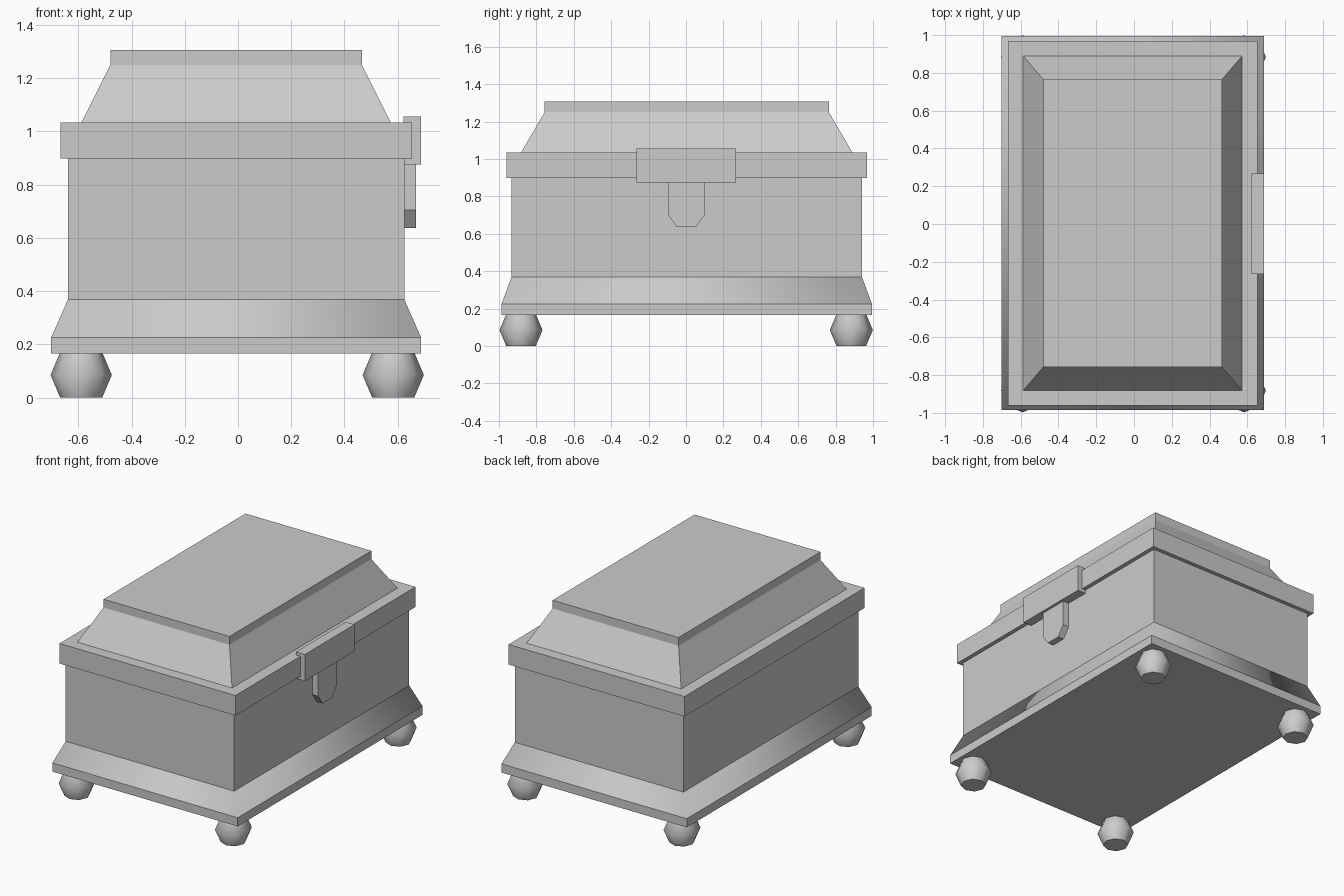
import bpy
import bmesh

cube = bpy.data.objects.get("Cube")
if cube:
    bpy.data.objects.remove(cube, do_unlink=True)

CX, CY = -0.007, 0.004  # centre of the chest body

grey = bpy.data.materials.new("plain grey")
grey.use_nodes = True
COLOUR = (0.6, 0.6, 0.6, 1)
grey.diffuse_color = COLOUR
grey.node_tree.nodes["Principled BSDF"].inputs["Base Color"].default_value = COLOUR


def finish(name, bm):
    bmesh.ops.recalc_face_normals(bm, faces=bm.faces[:])
    mesh = bpy.data.meshes.new(name)
    bm.to_mesh(mesh)
    bm.free()
    mesh.materials.append(grey)
    obj = bpy.data.objects.new(name, mesh)
    bpy.context.collection.objects.link(obj)
    return obj


def loft(name, rings):
    """Close a solid over equally long rings of points."""
    bm = bmesh.new()
    loops = [[bm.verts.new(p) for p in ring] for ring in rings]
    n = len(loops[0])
    for low, high in zip(loops, loops[1:]):
        for i in range(n):
            j = (i + 1) % n
            bm.faces.new((low[i], low[j], high[j], high[i]))
    bm.faces.new(loops[0][::-1])
    bm.faces.new(loops[-1])
    return finish(name, bm)


def tiers(name, levels):
    """Rectangular tiers from (half width, half depth, height)."""
    return loft(name, [[(CX + sx * w, CY + sy * d, z) for sx, sy in
                        ((-1, -1), (1, -1), (1, 1), (-1, 1))] for w, d, z in levels])


def plate(name, outline, x0, x1):
    """Extrude a (y, z) outline along x."""
    return loft(name, [[(x, y, z) for y, z in outline] for x in (x0, x1)])


# Chest body and lid
tiers("body", [(0.632, 0.937, 0.3), (0.632, 0.937, 0.92)])
tiers("lid_rim", [(0.66, 0.964, 0.898), (0.66, 0.964, 1.034)])
tiers("lid_top", [(0.58, 0.886, 1.03), (0.58, 0.886, 1.034),
                  (0.472, 0.76, 1.25), (0.472, 0.76, 1.306)])

# Plinth with a flared skirt, softly shaded around its corners
tiers("plinth", [(0.695, 0.99, 0.166), (0.695, 0.99, 0.225)])
skirt = tiers("skirt", [(0.695, 0.99, 0.225), (0.632, 0.937, 0.368)])
for face in skirt.data.polygons:
    face.use_smooth = abs(face.normal.z) < 0.9
for edge in skirt.data.edges:
    a, b = (skirt.data.vertices[v].co.z for v in edge.vertices)
    edge.use_edge_sharp = abs(a - b) < 0.01

# Clasp and its hanging tongue on the left side
plate("clasp", [(-0.265, 0.875), (0.268, 0.875), (0.268, 1.056), (-0.265, 1.056)],
      0.621, 0.687)
plate("clasp_tongue", [(-0.05, 0.637), (0.053, 0.637), (0.102, 0.704), (0.102, 0.9),
                       (-0.097, 0.9), (-0.097, 0.704)], 0.621, 0.669)

# Eight-sided bun feet
for x, side in ((-0.589, "right"), (0.583, "left")):
    for y, end in ((-0.882, "front"), (0.884, "back")):
        bm = bmesh.new()
        for r0, r1, z0, z1 in ((0.079, 0.115, 0, 0.085), (0.115, 0.079, 0.085, 0.17)):
            made = bmesh.ops.create_cone(bm, segments=8, cap_ends=False,
                                         radius1=r0, radius2=r1, depth=z1 - z0)
            bmesh.ops.translate(bm, verts=made["verts"], vec=(x, y, (z0 + z1) / 2))
        bmesh.ops.remove_doubles(bm, verts=bm.verts[:], dist=0.001)
        bmesh.ops.holes_fill(bm, edges=[e for e in bm.edges if e.is_boundary], sides=8)
        foot = finish(f"{end}_{side}_foot", bm)
        for face in foot.data.polygons:
            face.use_smooth = abs(face.normal.z) < 0.95
        for edge in foot.data.edges:
            za, zb = (foot.data.vertices[v].co.z for v in edge.vertices)
            edge.use_edge_sharp = za == zb and abs(za - 0.085) > 0.05
